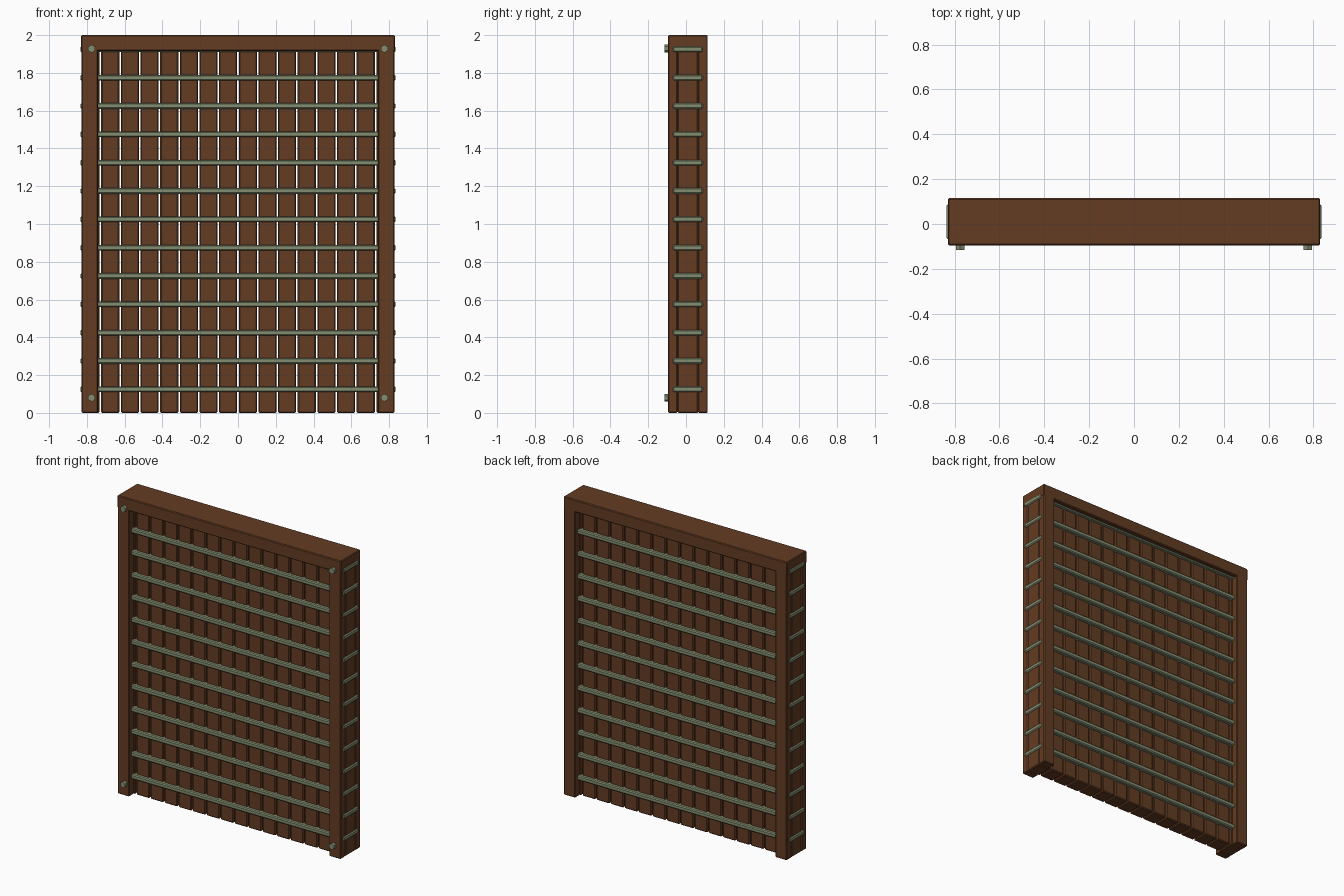
import bpy
import math

cube = bpy.data.objects.get("Cube")
if cube:
    bpy.data.objects.remove(cube, do_unlink=True)


def material(name, colour):
    m = bpy.data.materials.new(name)
    m.use_nodes = True
    m.diffuse_color = (*colour, 1)
    m.node_tree.nodes["Principled BSDF"].inputs["Base Color"].default_value = (*colour, 1)
    return m


wood = material("brown wood", (0.125, 0.045, 0.016))
metal = material("grey green metal", (0.23, 0.27, 0.165))


def box(name, low, high, mat, bevel):
    """Chamfered box between two corners."""
    centre = [(a + b) / 2 for a, b in zip(low, high)]
    bpy.ops.mesh.primitive_cube_add(size=1, location=centre)
    ob = bpy.context.object
    ob.name = name
    ob.scale = [b - a for a, b in zip(low, high)]
    bpy.ops.object.transform_apply(location=False, rotation=False, scale=True)
    mod = ob.modifiers.new("Chamfer", "BEVEL")
    mod.width = bevel
    mod.segments = 1
    ob.data.materials.append(mat)
    return ob


MID = 0.01            # depth centre of the door
FRONT, BACK = MID - 0.105, MID + 0.105
PITCH = 0.104
HALF = 0.83

# Upright planks, with narrow gaps between them
for i in range(16):
    x = (i - 7.5) * PITCH
    w = PITCH / 2 - 0.004
    box(f"plank_{i + 1}", (x - w, MID - 0.055, 0), (x + w, MID + 0.055, 1.96), wood, 0.006)

# Posts on the front and back of both edges
for side, s in (("left", 1), ("right", -1)):
    x0, x1 = sorted((s * 0.742, s * 0.828))
    box(f"front_post_{side}", (x0, FRONT, 0), (x1, MID - 0.055, 1.95), wood, 0.005)
    box(f"back_post_{side}", (x0, MID + 0.055, 0), (x1, BACK, 1.95), wood, 0.005)

# Top beam
box("top_beam", (-HALF, FRONT, 1.917), (HALF, BACK, 2), wood, 0.005)

# Bands wrapped around the planks
for i in range(13):
    z = 0.125 + i * 0.15
    box(f"band_{i + 1}", (-0.835, MID - 0.079, z - 0.015), (0.835, MID + 0.079, z + 0.015),
        metal, 0.006)

# Bolt heads on the front corners
for side, x in (("left", 0.775), ("right", -0.775)):
    for level, z in (("lower", 0.08), ("upper", 1.928)):
        bpy.ops.mesh.primitive_cylinder_add(
            vertices=6, radius=0.021, depth=0.025,
            location=(x, FRONT - 0.0075, z), rotation=(math.pi / 2, 0, 0))
        bolt = bpy.context.object
        bolt.name = f"{level}_bolt_{side}"
        bolt.data.materials.append(metal)
